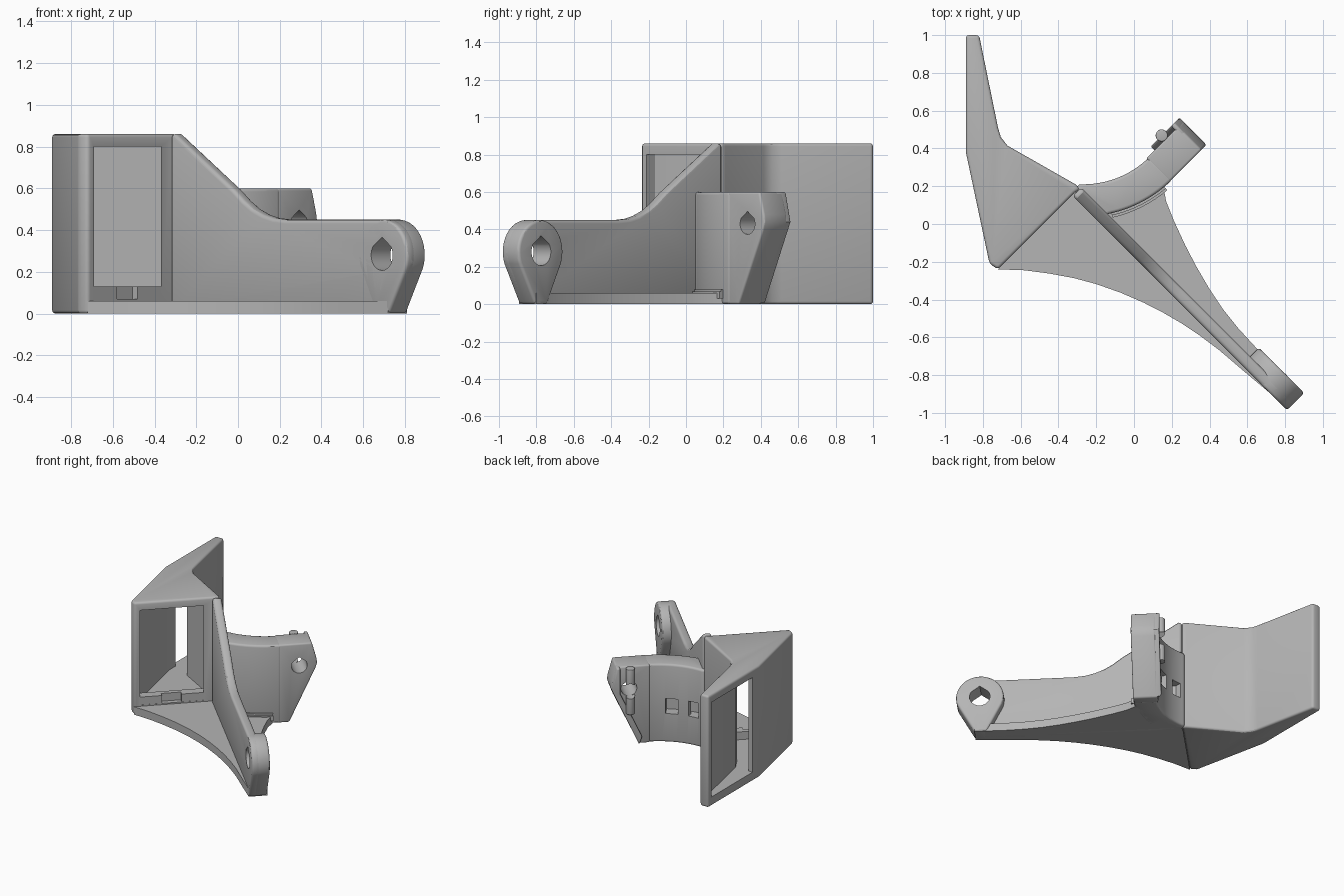
import bpy, bmesh, math
from mathutils import Vector

cube = bpy.data.objects.get("Cube")
if cube:
    bpy.data.objects.remove(cube, do_unlink=True)

grey = bpy.data.materials.new("plain grey")
grey.use_nodes = True
colour = (0.46, 0.46, 0.46, 1)
grey.diffuse_color = colour
bsdf = grey.node_tree.nodes["Principled BSDF"]
bsdf.inputs["Base Color"].default_value = colour
bsdf.inputs["Roughness"].default_value = 0.6

# Diagonal directions: N runs along the arm, P runs across it
P = Vector((1, 1, 0)).normalized()
N = Vector((1, -1, 0)).normalized()
Z = Vector((0, 0, 1))
X, Y = Vector((1, 0, 0)), Vector((0, 1, 0))
PLAN = (X, Y, Z)       # outline in x, y, extruded upwards
ALONG = (N, Z, P)      # side profile of the arm, extruded across it
ACROSS = (P, Z, N)     # side profile of the rear lug, extruded across it


def prism(name, pts, lo, hi, frame=PLAN):
    a, b, c = frame
    bm = bmesh.new()
    bottom = [bm.verts.new(a * u + b * v + c * lo) for u, v in pts]
    top = [bm.verts.new(a * u + b * v + c * hi) for u, v in pts]
    bm.faces.new(bottom)
    bm.faces.new(top)
    for i in range(len(pts)):
        j = (i + 1) % len(pts)
        bm.faces.new((bottom[i], bottom[j], top[j], top[i]))
    bmesh.ops.recalc_face_normals(bm, faces=bm.faces)
    me = bpy.data.meshes.new(name)
    bm.to_mesh(me)
    bm.free()
    me.materials.append(grey)
    ob = bpy.data.objects.new(name, me)
    bpy.context.collection.objects.link(ob)
    return ob


def finish(ob, bevel=0, cutters=()):
    # Round the edges, cut the openings, then shade
    bpy.ops.object.select_all(action='DESELECT')
    bpy.context.view_layer.objects.active = ob
    ob.select_set(True)
    if bevel:
        m = ob.modifiers.new("rounding", 'BEVEL')
        m.width, m.segments = bevel, 3
        m.limit_method, m.angle_limit = 'ANGLE', math.radians(40)
    for c in cutters:
        m = ob.modifiers.new("cut", 'BOOLEAN')
        m.operation, m.object, m.solver = 'DIFFERENCE', c, 'EXACT'
    for m in list(ob.modifiers):
        bpy.ops.object.modifier_apply(modifier=m.name)
    for c in cutters:
        bpy.data.objects.remove(c, do_unlink=True)
    bpy.ops.object.shade_smooth_by_angle(angle=math.radians(30))


def arc(cx, cy, r, a0, a1, n=16):
    angles = [math.radians(a0 + (a1 - a0) * i / n) for i in range(n + 1)]
    return [(cx + r * math.cos(t), cy + r * math.sin(t)) for t in angles]


def teardrop(u, v, r):
    return arc(u, v, r, 145, 395, 28) + [(u, v + r * 1.18)]


# Air duct: hollow, with a front mouth and a side outlet
duct = prism("duct", [(-0.89, 1.0), (-0.82, 1.0), (-0.72, 0.51), (-0.705, 0.46),
                      (-0.67, 0.415), (-0.31, 0.21), (-0.285, 0.185),
                      (-0.315, 0.165), (-0.72, -0.24), (-0.765, -0.21),
                      (-0.89, 0.38)], 0, 0.86)
cavity = prism("duct_cavity", [(-0.64, -0.26), (-0.32, 0.06), (-0.37, 0.11),
                               (-0.37, 0.195), (-0.70, 0.38), (-0.745, 0.46),
                               (-0.85, 0.96), (-1.0, 0.96), (-1.0, 0.46),
                               (-0.855, 0.46), (-0.855, 0.38), (-0.735, -0.165)],
               0.07, 0.80)
finish(duct, 0.016, [cavity])

# Raised sill across the mouth, set back in the middle
sill = [(-0.66, -0.341), (-0.48, -0.341), (-0.48, -0.375), (-0.34, -0.375),
        (-0.34, -0.341), (-0.13, -0.341), (-0.13, -0.41), (-0.66, -0.41)]
finish(prism("mouth_sill", [tuple((P * p + N * n).xy) for p, n in sill], 0.05, 0.13))

# Base web with two sweeping edges
base = prism("base_web", [(-0.72, -0.24), (-0.58, -0.245), (-0.45, -0.262),
                          (-0.32, -0.286), (-0.2, -0.318), (-0.07, -0.364),
                          (0.05, -0.416), (0.15, -0.467), (0.25, -0.525),
                          (0.35, -0.592), (0.45, -0.667), (0.6, -0.795),
                          (0.718, -0.894), (0.81, -0.80), (0.753, -0.755),
                          (0.66, -0.67), (0.55, -0.55), (0.47, -0.45),
                          (0.4, -0.345), (0.33, -0.225), (0.27, -0.11),
                          (0.21, 0.02), (0.17, 0.12), (0.155, 0.2),
                          (-0.05, 0.16), (-0.29, 0.18), (-0.32, 0.16)], 0, 0.06)
finish(base)

# Diagonal arm plate
LUG_N, LUG_Z, LUG_R = 1.1, 0.28, 0.17


def bolt_cutter():
    return prism("bolt_cutter", teardrop(LUG_N, LUG_Z, 0.073), -0.3, 0.2, ALONG)


arm = prism("arm_plate", [(-0.335, 0), (-0.335, 0.86), (-0.31, 0.86), (0.09, 0.595),
                          (0.16, 0.54), (0.22, 0.503), (0.29, 0.474), (0.36, 0.457),
                          (0.44, 0.45)]
            + arc(LUG_N, LUG_Z, LUG_R, 90, -22) + [(1.14, 0)], -0.125, -0.06, ALONG)
finish(arm, 0.02, [bolt_cutter()])

# Thick boss at the arm end, tapering down to the base
boss = prism("arm_boss", arc(LUG_N, LUG_Z, LUG_R, 202, -22, 32)
             + [(1.14, 0), (1.05, 0)], -0.125, 0.005, ALONG)
finish(boss, 0.016, [bolt_cutter()])

# Curved clamp wall with two strap slots joined by a channel
CX, CY = -0.27, 0.71


def strap_cutter(r0, r1, a0, a1):
    return prism("strap_cutter", arc(CX, CY, r0, a0, a1, 6)
                 + arc(CX, CY, r1, a1, a0, 6), 0.22, 0.335)


wall = prism("clamp_wall", arc(CX, CY, 0.5, -93, -45) + arc(CX, CY, 0.67, -45, -78)
             + [(-0.17, 0.035), (-0.31, 0.175)], 0, 0.6)
finish(wall, 0.016, [strap_cutter(0.45, 0.58, -88, -79),
                     strap_cutter(0.45, 0.58, -70, -60),
                     strap_cutter(0.54, 0.58, -82, -66)])

# Small fillet along the foot of the clamp wall
for i, (out, top) in enumerate([(0.024, 0.068), (0.012, 0.08)]):
    finish(prism("wall_foot_%d" % (i + 1), arc(CX, CY, 0.66, -77, -50)
                 + arc(CX, CY, 0.67 + out, -50, -77), 0.03, top))


# Rear lug, with its hole, thicker tip and vertical rib
def pin_cutter():
    return prism("pin_cutter", teardrop(0.44, 0.43, 0.056), -0.4, 0.1, ACROSS)


lug = prism("rear_lug", [(0.29, 0), (0.37, 0), (0.555, 0.40), (0.568, 0.44),
                         (0.562, 0.48), (0.53, 0.6), (0.29, 0.6)],
            -0.2, -0.025, ACROSS)
finish(lug, 0.012, [pin_cutter()])
tip = prism("rear_lug_tip", [(0.37, 0), (0.568, 0.44), (0.53, 0.6), (0.505, 0.6),
                             (0.505, 0.40), (0.35, 0.06)], -0.228, -0.15, ACROSS)
finish(tip, 0.01)
rib_at = P * 0.435 + N * -0.228
rib = prism("rear_rib", arc(rib_at.x, rib_at.y, 0.032, 0, 345, 23), 0.25, 0.6)
finish(rib, 0.006, [pin_cutter()])
